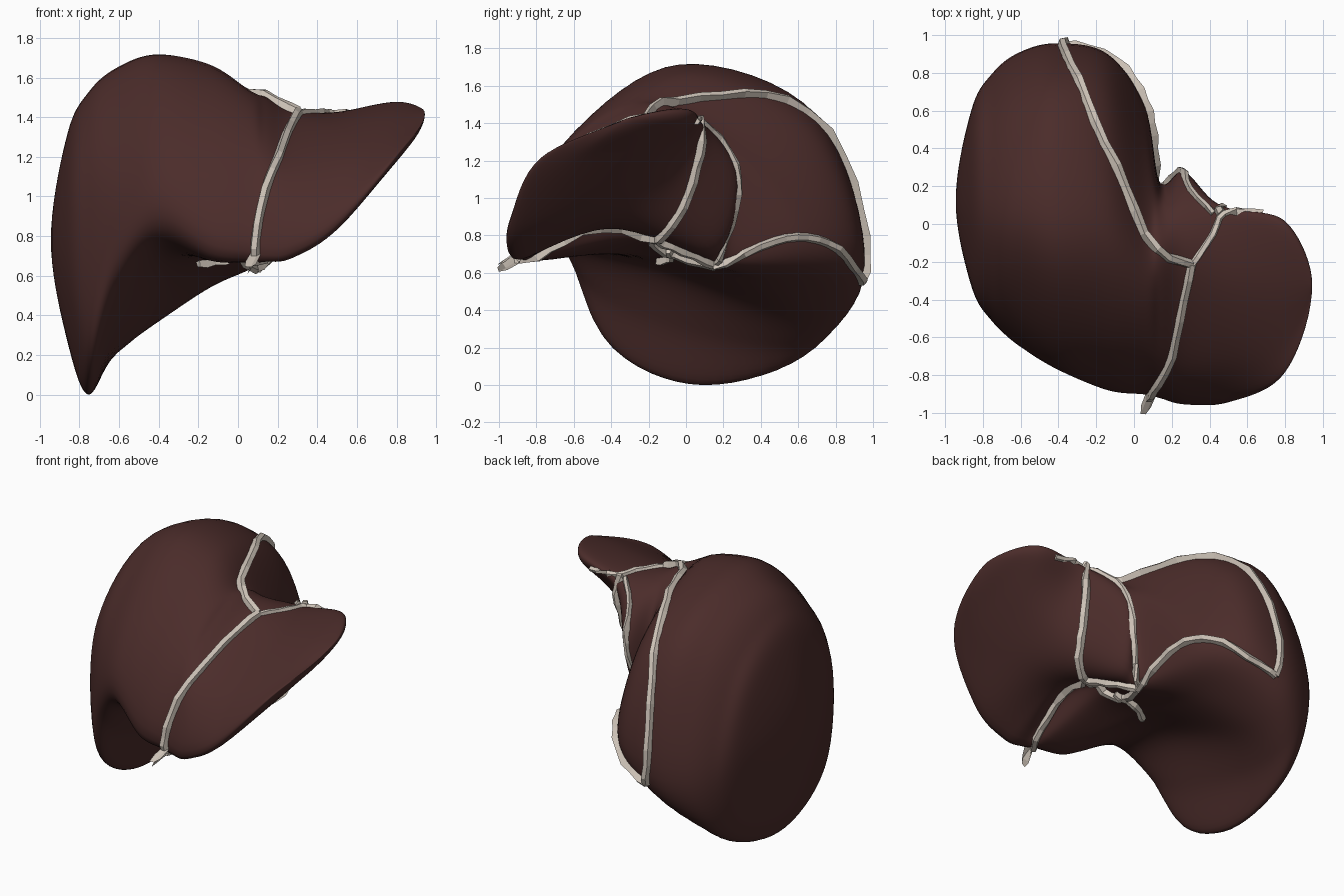
import bpy, bmesh
from mathutils import Vector
from mathutils.bvhtree import BVHTree

if "Cube" in bpy.data.objects:
    bpy.data.objects.remove(bpy.data.objects["Cube"])


def material(name, rgb):
    m = bpy.data.materials.new(name)
    m.diffuse_color = (*rgb, 1)
    m.use_nodes = True
    m.node_tree.nodes["Principled BSDF"].inputs["Base Color"].default_value = m.diffuse_color
    return m


RED = material("liver_red", (0.07, 0.025, 0.023))
CREAM = material("ligament_cream", (0.62, 0.55, 0.48))


def spline(p0, p1, p2, p3, t):
    return 0.5 * (2 * p1 + (p2 - p0) * t + (2 * p0 - 5 * p1 + 4 * p2 - p3) * t * t
                  + (3 * p1 - p0 - 3 * p2 + p3) * t ** 3)


def add_object(name, bm, mat):
    bmesh.ops.recalc_face_normals(bm, faces=bm.faces)
    me = bpy.data.meshes.new(name)
    bm.to_mesh(me)
    ob = bpy.data.objects.new(name, me)
    bpy.context.collection.objects.link(ob)
    me.materials.append(mat)
    return ob


# Cross-sections at x: (y, z) of front edge, front face, top, upper back, back edge, under back, under front
RIGHT_LOBE = [
    (-0.86, (-.30, .60), (-.29, 1.05), (.05, 1.32), (.45, 1.17), (.61, .75), (.42, .36), (.0, .28)),
    (-0.75, (-.46, .30), (-.46, 1.10), (.0, 1.53), (.55, 1.30), (.80, .65), (.60, .15), (.02, .00)),
    (-0.61, (-.61, .64), (-.54, 1.20), (.0, 1.65), (.64, 1.39), (.91, .62), (.66, .22), (-.10, .33)),
    (-0.41, (-.75, .85), (-.58, 1.34), (-.03, 1.72), (.70, 1.45), (.96, .62), (.63, .36), (-.13, .61)),
    (-0.14, (-.87, .71), (-.65, 1.30), (-.05, 1.67), (.66, 1.37), (.90, .70), (.48, .54), (-.25, .71)),
    (0.06, (-.89, .68), (-.71, 1.22), (-.20, 1.54), (.37, 1.22), (.62, .77), (.22, .63), (-.30, .78)),
]
LEFT_LOBE = [
    (0.14, (-.91, .67), (-.75, 1.17), (-.22, 1.50), (.10, 1.35), (.20, 1.0), (.15, .67), (-.40, .88)),
    (0.27, (-.94, .69), (-.79, 1.10), (-.25, 1.42), (.10, 1.38), (.28, 1.1), (.12, .74), (-.42, .84)),
    (0.50, (-.94, .84), (-.75, 1.14), (-.32, 1.38), (.06, 1.42), (.03, 1.28), (-.14, 1.02), (-.50, .91)),
    (0.80, (-.79, 1.20), (-.64, 1.28), (-.32, 1.42), (-.02, 1.48), (-.01, 1.40), (-.25, 1.27), (-.58, 1.18)),
]
TIP_R, TIP_L = Vector((-0.945, 0.12, 0.78)), Vector((0.945, -0.32, 1.425))
RING, STEP = 8, 9


def ring_of(section):
    pts = [Vector((section[0], *p)) for p in section[1:]]
    n = len(pts)
    return [spline(*(pts[(i + k) % n] for k in (-1, 0, 1, 2)), j / RING)
            for i in range(n) for j in range(RING)]


def mirrored(ring, tip):
    # ring reflected through the tip axis, so the loft closes with a round end
    return [Vector((p.x, 2 * tip.y - p.y, 2 * tip.z - p.z)) for p in ring]


# Liver body: smooth loft from right tip to left tip
rings = [ring_of(s) for s in RIGHT_LOBE + LEFT_LOBE]
n = len(rings[0])
rings = ([mirrored(rings[0], TIP_R), [TIP_R] * n] + rings
         + [[TIP_L] * n, mirrored(rings[-1], TIP_L)])
bm = bmesh.new()
loops = []
for s in range(1, len(rings) - 2):
    for j in range(STEP):
        loops.append([bm.verts.new(spline(*(rings[s + d][k] for d in (-1, 0, 1, 2)), j / STEP))
                      for k in range(n)])
loops.append([bm.verts.new(TIP_L) for k in range(n)])
for a, b in zip(loops, loops[1:]):
    for k in range(n):
        bm.faces.new((a[k], a[(k + 1) % n], b[(k + 1) % n], b[k]))
bmesh.ops.remove_doubles(bm, verts=bm.verts, dist=0.0005)
for _ in range(3):
    bmesh.ops.smooth_vert(bm, verts=bm.verts, factor=0.4, use_axis_x=True, use_axis_y=True, use_axis_z=True)
for f in bm.faces:
    f.smooth = True
low = min(v.co.z for v in bm.verts)
bmesh.ops.translate(bm, verts=bm.verts, vec=(0, 0, -low))
add_object("liver", bm, RED)
surface = BVHTree.FromBMesh(bm)


def ligament(name, points, width=0.055, height=0.035, tail=None):
    """Faceted ridge that follows the liver surface, with an optional free end."""
    pts = [Vector(p) for p in points]
    pts = [pts[0]] + pts + [pts[-1]]
    path = [spline(*pts[i:i + 4], j / 3) for i in range(len(pts) - 3) for j in range(3)] + [pts[-1]]
    hits = [surface.find_nearest(p)[:2] for p in path]
    if tail:
        hits.append((Vector(tail), hits[-1][1]))
    bm = bmesh.new()
    rows = []
    for i, (co, no) in enumerate(hits):
        along = hits[min(i + 1, len(hits) - 1)][0] - hits[max(i - 1, 0)][0]
        side = along.cross(no).normalized() * width / 2
        h = height * (1.15 if i % 2 else 0.9)
        rows.append([bm.verts.new(co + v) for v in
                     (side - no * .012, side * .5 + no * h, -side * .5 + no * h * .8, -side - no * .012)])
    for a, b in zip(rows, rows[1:]):
        for k in range(4):
            bm.faces.new((a[k], a[(k + 1) % 4], b[(k + 1) % 4], b[k]))
    bm.faces.new(rows[0])
    bm.faces.new(rows[-1])
    add_object(name, bm, CREAM)


# Ligaments, each a rough path snapped to the surface
JOIN, PORTA, CORNER = (.31, -.22, 1.44), (.25, -.13, .84), (.1, .15, .62)
ligament("falciform_ligament", [JOIN, (.24, -.5, 1.3), (.17, -.74, 1.1), (.1, -.89, .85), (.08, -.93, .7)],
         tail=(.06, -.975, .66))
ligament("upper_coronary_ligament", [JOIN, (.13, -.13, 1.53), (-.02, .2, 1.57), (-.2, .55, 1.54),
                                     (-.33, .83, 1.22), (-.38, .98, .8), (-.36, .94, .55)])
ligament("lower_coronary_ligament", [(-.36, .94, .55), (-.2, .86, .66), (-.02, .75, .76),
                                     (.1, .6, .79), (.1, .4, .74), CORNER])
ligament("caudate_ligament", [CORNER, (.2, .25, .85), (.26, .3, 1.1), (.3, .2, 1.33), (.42, .06, 1.42)], .04, .025)
ligament("left_triangular_ligament", [JOIN, (.42, -.05, 1.43), (.48, .06, 1.42), (.68, .05, 1.41)], .045, .02)
ligament("fissure_ligament", [(.46, .06, 1.42), (.42, .05, 1.25), (.36, -.02, 1.03), (.31, -.08, .91), PORTA], .06)
ligament("round_ligament", [PORTA, (.18, -.45, .84), (.12, -.75, .76), (.07, -.9, .67)], tail=(.06, -.98, .63))
ligament("porta_front_lip", [PORTA, (.1, -.18, .76), (.02, -.06, .68), CORNER])
ligament("porta_back_lip", [PORTA, (.2, .0, .76), CORNER], .04)
ligament("porta_tail", [(.08, -.1, .7), (-.06, -.08, .65), (-.2, -.15, .66)], .04)
